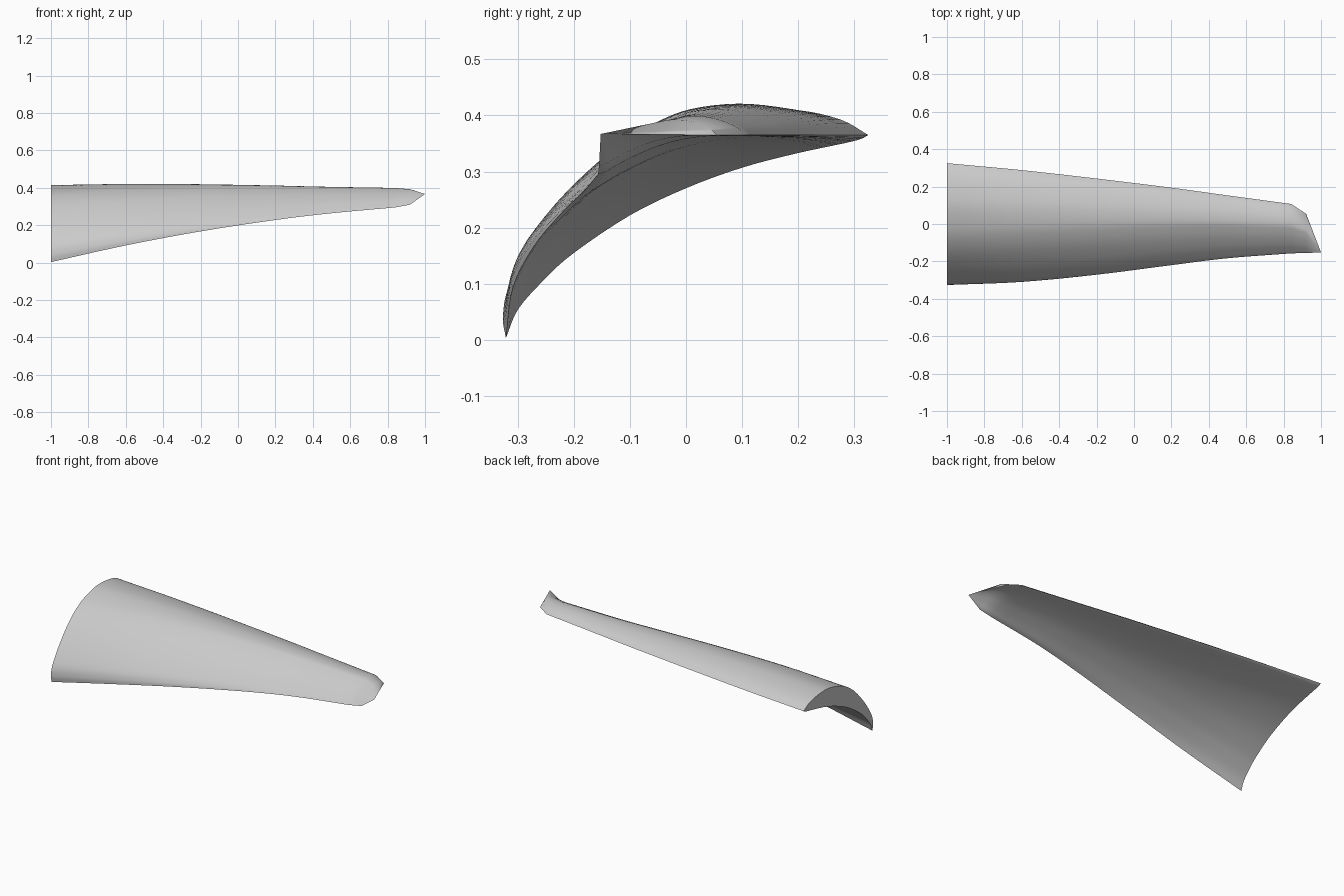
import bpy, bmesh
from mathutils import Vector

if "Cube" in bpy.data.objects:
    bpy.data.objects.remove(bpy.data.objects["Cube"])


def smooth_path(points, steps):
    """Catmull-Rom interpolation through points of any dimension."""
    pts = [Vector(p) for p in points]
    pts = [pts[0] * 2 - pts[1]] + pts + [pts[-1] * 2 - pts[-2]]
    out = []
    for a, b, c, d in zip(pts, pts[1:], pts[2:], pts[3:]):
        for i in range(steps):
            t = i / steps
            out.append((b * 2 + (c - a) * t + (a * 2 - b * 5 + c * 4 - d) * t**2
                        + (b * 3 - a - c * 3 + d) * t**3) / 2)
    return out + [pts[-2]]


# Cambered section: position along the chord, height above it at root and outboard
UPPER = [(0, 0, 0), (.02, .05, .015), (.075, .11, .048), (.217, .182, .122),
         (.384, .238, .182), (.52, .256, .212), (.634, .244, .222),
         (.767, .205, .187), (.882, .135, .125), (.96, .065, .06), (1, 0, 0)]
LOWER = [(1, 0, 0), (.964, .004, .004), (.831, .045, .04), (.697, .08, .068),
         (.554, .103, .08), (.405, .112, .075), (.243, .099, .05),
         (.154, .079, .03), (.061, .047, .005), (0, 0, 0)]
section = smooth_path(UPPER, 4)[:-1] + smooth_path(LOWER, 4)[:-1]

# Span stations: x and leading-edge y, z; then trailing-edge y
TRAIL_Z = .365
LEADING = [(-1, -.321, .003), (-.6, -.309, .092), (-.2, -.271, .167),
           (.2, -.22, .228), (.5, -.183, .264), (.84, -.157, .295)]
TRAILING = [(-1, .325), (-.6, .288), (-.2, .243), (.2, .194), (.5, .153), (.84, .107)]
stations = [(a.x, a.y, a.z, b.y)
            for a, b in zip(smooth_path(LEADING, 5), smooth_path(TRAILING, 5))]
stations.append((.92, -.155, .31, .055))

# Loft the blade, closing the root and bringing the tip to a point
bm = bmesh.new()
rings = []
for x, ly, lz, ty in stations:
    lead = Vector((x, ly, lz))
    chord = Vector((x, ty, TRAIL_Z)) - lead
    normal = Vector((0, -chord.z, chord.y))
    blend = min(1, (x + 1) / 1.4)
    rings.append([bm.verts.new(lead + chord * s + normal * (root + (outer - root) * blend))
                  for s, root, outer in section])
count = len(section)
for r, q in zip(rings, rings[1:]):
    for i in range(count):
        j = (i + 1) % count
        bm.faces.new((r[i], r[j], q[j], q[i]))
tip = bm.verts.new((1, -.152, .367))
for i in range(count):
    bm.faces.new((rings[-1][i], rings[-1][(i + 1) % count], tip))
bm.faces.new(rings[0])
bmesh.ops.recalc_face_normals(bm, faces=bm.faces)

mesh = bpy.data.meshes.new("blade")
bm.to_mesh(mesh)
bm.free()
blade = bpy.data.objects.new("blade", mesh)
bpy.context.collection.objects.link(blade)

# Plain grey finish
grey = bpy.data.materials.new("light_grey")
grey.use_nodes = True
colour = (.6, .6, .6, 1)
grey.diffuse_color = colour
grey.node_tree.nodes["Principled BSDF"].inputs["Base Color"].default_value = colour
mesh.materials.append(grey)

bpy.context.view_layer.objects.active = blade
blade.select_set(True)
bpy.ops.object.shade_smooth_by_angle(angle=.6)
